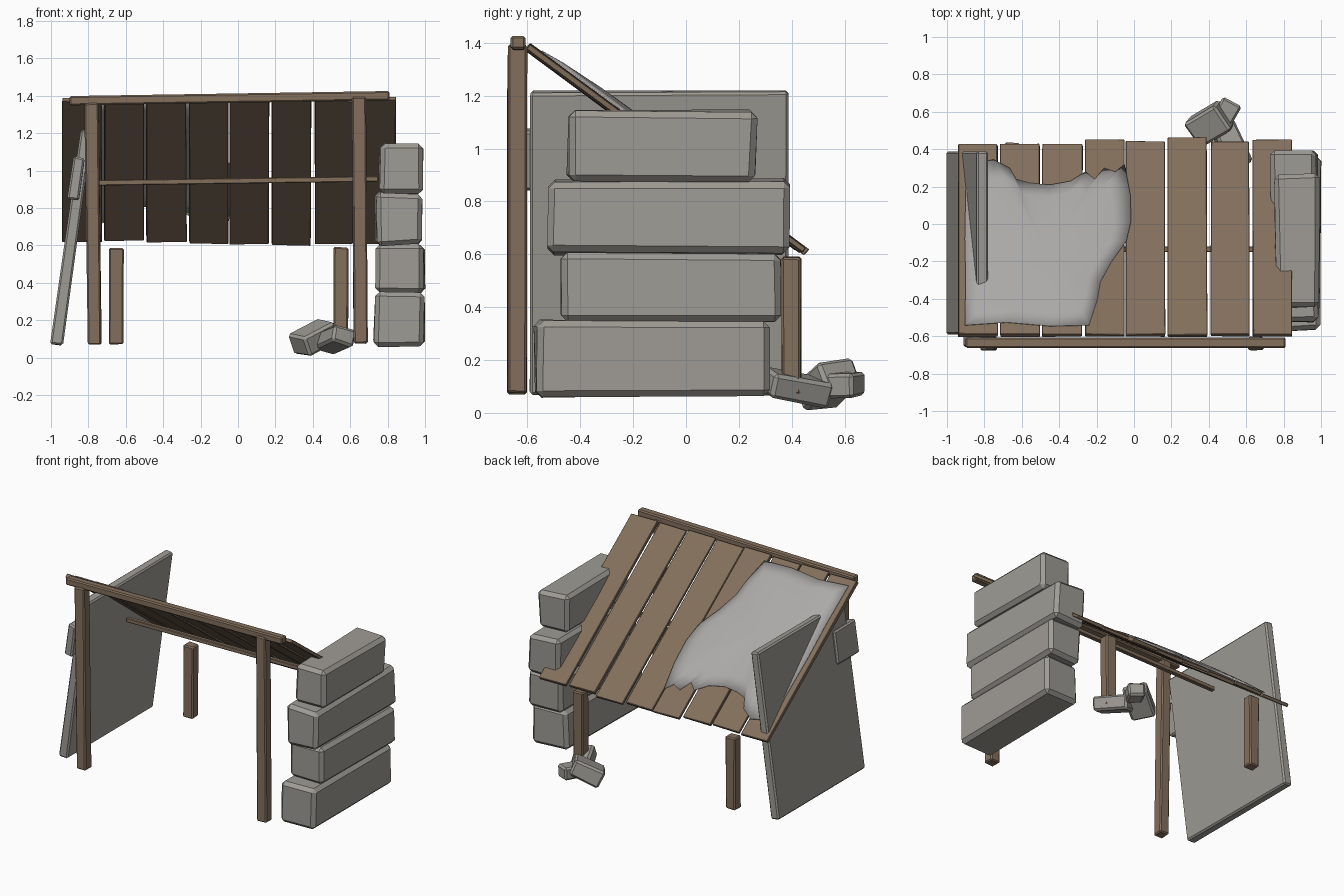
import bpy, bmesh, math, random
from mathutils import Vector, Matrix, Euler

if "Cube" in bpy.data.objects:
    bpy.data.objects.remove(bpy.data.objects["Cube"])

random.seed(4)


def material(name, rgb):
    m = bpy.data.materials.new(name)
    m.diffuse_color = (*rgb, 1)
    m.use_nodes = True
    m.node_tree.nodes["Principled BSDF"].inputs["Base Color"].default_value = m.diffuse_color
    return m


WOOD = material("weathered_wood", (0.228, 0.160, 0.107))
STONE = material("grey_stone", (0.345, 0.332, 0.300))
CLOTH = material("pale_cloth", (0.410, 0.400, 0.388))


def finish(name, bm, mat):
    bmesh.ops.recalc_face_normals(bm, faces=bm.faces)
    mesh = bpy.data.meshes.new(name)
    bm.to_mesh(mesh)
    bm.free()
    mesh.materials.append(mat)
    obj = bpy.data.objects.new(name, mesh)
    bpy.context.collection.objects.link(obj)
    return obj


def box(name, center, size, mat, rot=(0, 0, 0), bevel=0.008, jitter=0.0):
    """Chamfered box with optional uneven corners; rotation in degrees."""
    bm = bmesh.new()
    bmesh.ops.create_cube(bm, size=1)
    for v in bm.verts:
        v.co = Vector(c * s for c, s in zip(v.co, size))
        v.co += Vector(random.uniform(-jitter, jitter) for _ in range(3))
    bmesh.ops.bevel(bm, geom=bm.edges[:], offset=bevel, segments=1, affect='EDGES')
    turn = Euler([math.radians(a) for a in rot]).to_matrix().to_4x4()
    bm.transform(Matrix.Translation(center) @ turn)
    return finish(name, bm, mat)


# Roof slope: height of the plank centre line at a given depth
SLOPE = 0.74
ANGLE = -math.degrees(math.atan(SLOPE))


def roof_z(y):
    return 0.612 + SLOPE * (0.445 - y)


# Posts
box("front_post_left", (-0.775, -0.638, 0.715), (0.072, 0.072, 1.29), WOOD, (0, -0.8, 0), jitter=0.003)
box("front_post_right", (0.65, -0.638, 0.735), (0.075, 0.072, 1.32), WOOD, (0, -0.4, 0), jitter=0.003)
box("back_post_left", (-0.65, 0.398, 0.33), (0.078, 0.074, 0.515), WOOD, jitter=0.003)
box("back_post_right", (0.55, 0.398, 0.33), (0.078, 0.074, 0.52), WOOD, jitter=0.003)

# Beams
box("front_beam", (-0.045, -0.635, 1.387), (1.71, 0.056, 0.05), WOOD, (0, -0.9, 0))
box("roof_crossbar", (-0.015, -0.135, 0.945), (1.53, 0.03, 0.03), WOOD, (0, -0.8, 0), bevel=0.004)

# Roof planks: left edge, right edge, rear end
planks = [(-0.94, -0.73, 0.43), (-0.715, -0.505, 0.43), (-0.49, -0.275, 0.43),
          (-0.26, -0.052, 0.455), (-0.045, 0.165, 0.445), (0.18, 0.39, 0.465),
          (0.41, 0.615, 0.445), (0.635, 0.843, 0.455)]
for i, (x0, x1, end) in enumerate(planks):
    y0, y1 = -0.597, end - 0.009
    mid = (y0 + y1) / 2
    length = (y1 - y0) * math.hypot(1, SLOPE)
    box(f"roof_plank_{i + 1}", ((x0 + x1) / 2, mid, roof_z(mid) + (0.004 if i % 2 else -0.003)),
        (x1 - x0, length, 0.025), WOOD, (ANGLE, 0, 0), bevel=0.003, jitter=0.003)

# Ragged cloth draped over the roof, bulging towards the middle
outline = [(-.905, -.54), (-.68, -.525), (-.45, -.545), (-.24, -.54), (-.195, -.40),
           (-.18, -.31), (-.12, -.20), (-.04, -.09), (-.015, .02), (-.02, .16),
           (-.05, .32), (-.10, .28), (-.16, .30), (-.21, .24), (-.26, .28),
           (-.34, .23), (-.45, .21), (-.56, .22), (-.63, .24), (-.665, .30),
           (-.75, .345), (-.82, .33), (-.90, .18), (-.905, -.08), (-.90, -.30)]
hub = (-0.48, -0.13)
bm = bmesh.new()
rings = []
for scale, lift in ((1, 0.026), (0.8, 0.04), (0.45, 0.052)):
    ring = []
    for px, py in outline:
        x, y = hub[0] + (px - hub[0]) * scale, hub[1] + (py - hub[1]) * scale
        ring.append(bm.verts.new((x, y, roof_z(y) + lift)))
    rings.append(ring)
top = bm.verts.new((*hub, roof_z(hub[1]) + 0.056))
n = len(outline)
for i in range(n):
    j = (i + 1) % n
    for a, b in zip(rings, rings[1:]):
        bm.faces.new((a[i], a[j], b[j], b[i]))
    bm.faces.new((rings[-1][i], rings[-1][j], top))
for f in bm.faces:
    f.smooth = True
cloth = finish("roof_cloth", bm, CLOTH)
solid = cloth.modifiers.new("thickness", 'SOLIDIFY')
solid.thickness = 0.005

# Leaning wall slab with a chunk at its front edge
box("leaning_slab", (-0.89, -0.1, 0.642), (0.066, 0.98, 1.157), STONE, (0, 7.9, 0), bevel=0.01, jitter=0.003)
box("slab_chunk", (-0.866, -0.54, 0.957), (0.062, 0.24, 0.23), STONE, (0, 7.9, 0), bevel=0.01, jitter=0.004)

# Stacked stone blocks: min and max of x, y and z
blocks = [((0.728, 0.992), (-0.57, 0.312), (0.065, 0.345)),
          ((0.74, 0.995), (-0.478, 0.355), (0.342, 0.60)),
          ((0.735, 0.98), (-0.52, 0.39), (0.602, 0.882)),
          ((0.757, 0.986), (-0.448, 0.265), (0.88, 1.14))]
for i, spans in enumerate(blocks):
    box(f"wall_block_{i + 1}", [sum(s) / 2 for s in spans], [s[1] - s[0] for s in spans],
        STONE, bevel=0.024, jitter=0.009)

# Rubble behind the right rear post
box("rubble_large", (0.405, 0.535, 0.108), (0.21, 0.16, 0.115), STONE, (8, -26, 30), bevel=0.014, jitter=0.005)
box("rubble_long", (0.52, 0.42, 0.095), (0.13, 0.25, 0.09), STONE, (-10, 14, 22), bevel=0.014, jitter=0.005)
box("rubble_small", (0.495, 0.60, 0.105), (0.11, 0.12, 0.09), STONE, (0, 4, -28), bevel=0.012, jitter=0.004)
